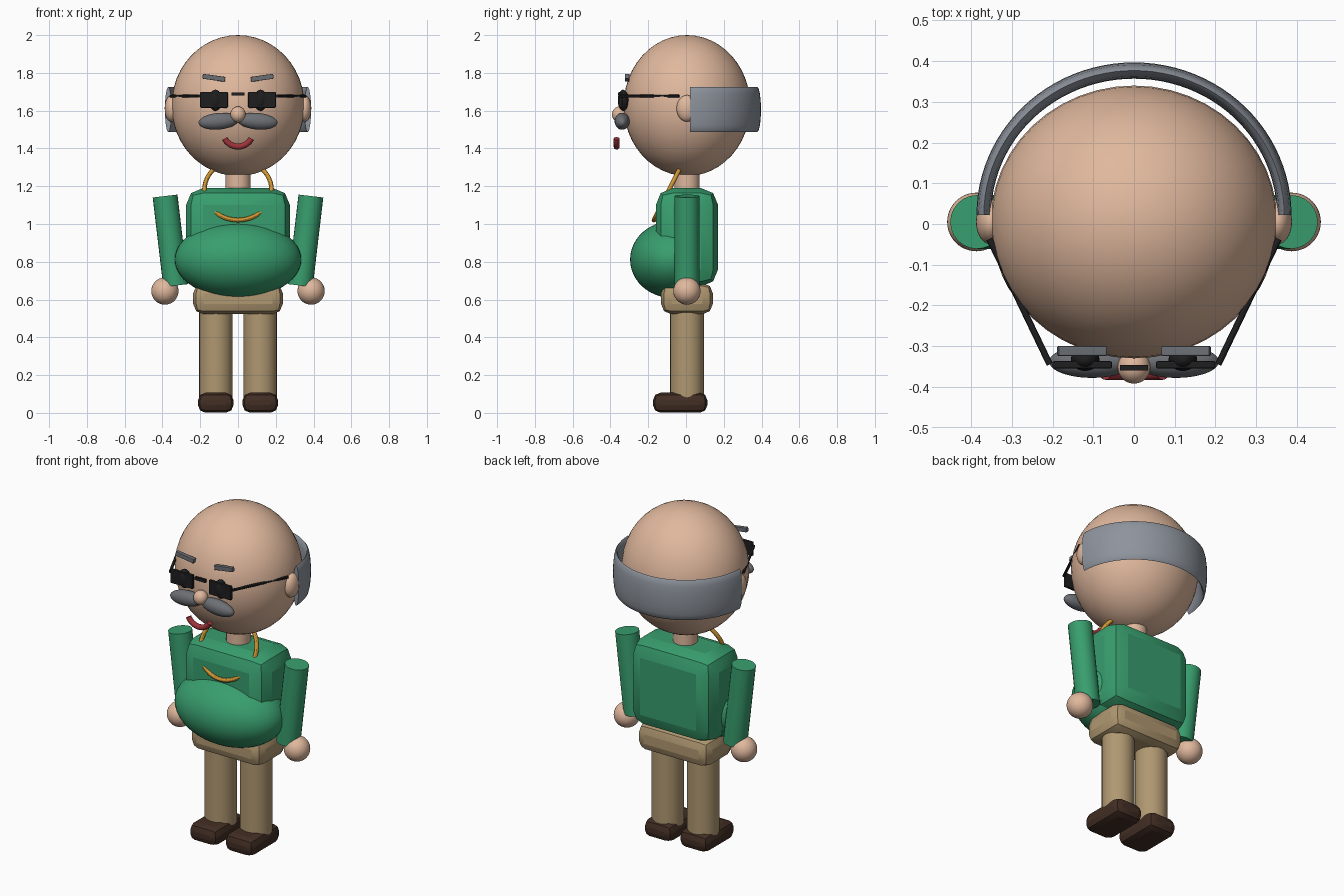
import bpy, math
from mathutils import Vector

cube = bpy.data.objects.get("Cube")
if cube:
    bpy.data.objects.remove(cube, do_unlink=True)

Y0 = 0.005  # depth of the body axis


def material(name, r, g, b):
    """Flat material from 8-bit display values."""
    col = [((c / 255 + 0.055) / 1.055) ** 2.4 for c in (r, g, b)] + [1]
    m = bpy.data.materials.new(name)
    m.use_nodes = True
    m.diffuse_color = col
    bsdf = m.node_tree.nodes["Principled BSDF"]
    bsdf.inputs["Base Color"].default_value = col
    bsdf.inputs["Roughness"].default_value = 0.7
    return m


skin = material("skin", 224, 184, 157)
green = material("green shirt", 56, 158, 110)
khaki = material("khaki", 176, 152, 113)
brown = material("dark brown", 66, 46, 36)
hair_grey = material("hair grey", 142, 148, 157)
brow_grey = material("dark grey", 108, 111, 116)
black = material("black", 30, 30, 32)
gold = material("gold", 208, 150, 52)
red = material("red", 158, 52, 58)


def finish(name, mat, angle=30):
    ob = bpy.context.object
    ob.name = name
    ob.data.materials.append(mat)
    bpy.ops.object.shade_smooth_by_angle(angle=math.radians(angle))
    return ob


def ball(name, mat, loc, size, tilt=0):
    bpy.ops.mesh.primitive_uv_sphere_add(segments=48, ring_count=24, radius=1,
                                         location=loc, rotation=(0, tilt, 0))
    bpy.context.object.scale = size
    bpy.ops.object.transform_apply(location=False, rotation=False, scale=True)
    return finish(name, mat)


def box(name, mat, loc, size, bevel=0, tilt=0, segments=2):
    bpy.ops.mesh.primitive_cube_add(size=1, location=loc, rotation=(0, tilt, 0))
    ob = bpy.context.object
    ob.scale = size
    bpy.ops.object.transform_apply(location=False, rotation=False, scale=True)
    if bevel:
        mod = ob.modifiers.new("rounded edges", "BEVEL")
        mod.width, mod.segments = bevel, segments
        bpy.ops.object.modifier_apply(modifier=mod.name)
    return finish(name, mat, 20)


def rod(name, mat, a, b, radius, sides=24):
    a, b = Vector(a), Vector(b)
    d = b - a
    bpy.ops.mesh.primitive_cylinder_add(vertices=sides, radius=radius, depth=d.length,
                                        location=(a + b) / 2,
                                        rotation=d.to_track_quat("Z", "Y").to_euler())
    return finish(name, mat)


def sweep(name, mat, path, offsets, closed=False):
    """Skin a tube through rings; offsets(point index) gives the ring points."""
    rings = [offsets(p) for p in path]
    n, k = len(rings), len(rings[0])
    verts = [v for ring in rings for v in ring]
    faces = [(i * k + j, i * k + (j + 1) % k,
              (i + 1) % n * k + (j + 1) % k, (i + 1) % n * k + j)
             for i in range(n if closed else n - 1) for j in range(k)]
    if not closed:
        faces += [tuple(reversed(range(k))), tuple(range((n - 1) * k, n * k))]
    mesh = bpy.data.meshes.new(name)
    mesh.from_pydata(verts, [], faces)
    ob = bpy.data.objects.new(name, mesh)
    bpy.context.collection.objects.link(ob)
    bpy.context.view_layer.objects.active = ob
    bpy.ops.object.select_all(action="DESELECT")
    ob.select_set(True)
    bpy.ops.object.mode_set(mode="EDIT")
    bpy.ops.mesh.select_all(action="SELECT")
    bpy.ops.mesh.normals_make_consistent(inside=False)
    bpy.ops.object.mode_set(mode="OBJECT")
    return finish(name, mat, 50)


def circle(count):
    return [2 * math.pi * i / count for i in range(count)]


# Body
box("torso", green, (0, Y0, 0.93), (0.55, 0.33, 0.52), 0.09)
ball("belly", green, (0, -0.07, 0.812), (0.335, 0.226, 0.204))
box("hips", khaki, (0, Y0, 0.605), (0.475, 0.275, 0.165), 0.055)
rod("neck", skin, (0, Y0, 1.15), (0, Y0, 1.32), 0.067)

# Head and face centre
ball("head", skin, (0, Y0, 1.627), (0.352, 0.335, 0.373))
ball("nose", skin, (0, -0.352, 1.58), (0.04, 0.04, 0.042))
box("glasses_bridge", black, (0, -0.353, 1.688), (0.07, 0.014, 0.018))

# Paired parts
for s, side in ((1, "left"), (-1, "right")):
    rod(side + "_leg", khaki, (s * 0.117, Y0, 0.08), (s * 0.117, Y0, 0.56), 0.089)
    box(side + "_shoe", brown, (s * 0.118, -0.031, 0.054), (0.188, 0.288, 0.106), 0.04)
    rod(side + "_arm", green, (s * 0.33, Y0, 0.674), (s * 0.386, Y0, 1.148), 0.066)
    ball(side + "_hand", skin, (s * 0.387, Y0, 0.645), (0.072, 0.072, 0.072))
    ball(side + "_ear", skin, (s * 0.352, Y0, 1.612), (0.036, 0.055, 0.07))
    ball(side + "_eye", black, (s * 0.12, -0.333, 1.655), (0.035, 0.028, 0.056))
    box(side + "_lens", black, (s * 0.127, -0.346, 1.657), (0.146, 0.018, 0.084), 0.004)
    rod(side + "_temple", black, (s * 0.207, -0.345, 1.677), (s * 0.355, -0.037, 1.677), 0.008, 12)
    box(side + "_eyebrow", brow_grey, (s * 0.128, -0.312, 1.774), (0.12, 0.024, 0.026),
        0.003, -s * math.radians(8))
    ball(side + "_moustache", brow_grey, (s * 0.103, -0.338, 1.544), (0.106, 0.04, 0.044),
         s * math.radians(5))


# Hair band: tall elliptical section swept round the back of the head
def band_ring(a):
    return [((0.369 + 0.018 * math.cos(t)) * math.cos(a),
             0.022 + (0.355 + 0.02 * math.cos(t)) * math.sin(a),
             1.606 + 0.12 * math.sin(t)) for t in circle(16)]


sweep("hair_band", hair_grey, [math.pi * i / 48 for i in range(49)], band_ring)


# Smiling mouth
def mouth_ring(a):
    r = 0.016
    return [((0.08 + r * math.cos(t)) * math.sin(a), -0.367 + r * math.sin(t),
             1.49 - (0.08 + r * math.cos(t)) * math.cos(a)) for t in circle(12)]


sweep("mouth", red, [math.radians(-62 + 124 * i / 20) for i in range(21)], mouth_ring)

# Necklace leaning forward onto the chest
bpy.ops.mesh.primitive_torus_add(major_segments=48, minor_segments=12,
                                 major_radius=0.178, minor_radius=0.012,
                                 location=(0, -0.09, 1.18),
                                 rotation=(math.radians(63.4), 0, 0))
finish("necklace", gold)
